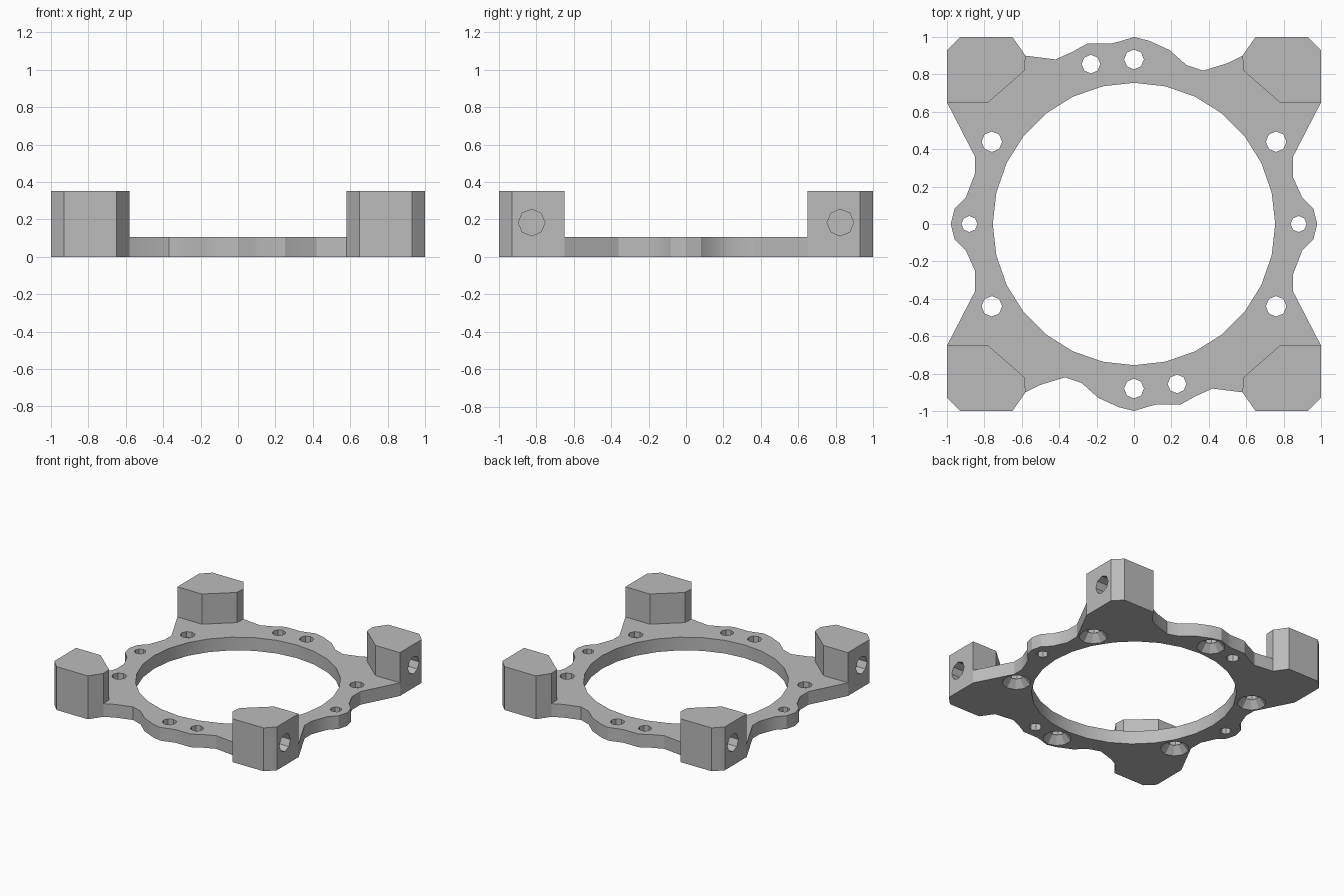
import bpy, bmesh
from math import radians
from mathutils import Matrix, Vector

cube = bpy.data.objects.get("Cube")
if cube:
    bpy.data.objects.remove(cube, do_unlink=True)

PLATE, TOP = 0.107, 0.352

grey = bpy.data.materials.new("satin_grey")
grey.use_nodes = True
GREY = (0.5, 0.5, 0.5, 1)
grey.diffuse_color = GREY
grey.node_tree.nodes["Principled BSDF"].inputs["Base Color"].default_value = GREY


def finish(name, bm):
    bmesh.ops.recalc_face_normals(bm, faces=bm.faces)
    mesh = bpy.data.meshes.new(name)
    bm.to_mesh(mesh)
    bm.free()
    obj = bpy.data.objects.new(name, mesh)
    bpy.context.collection.objects.link(obj)
    mesh.materials.append(grey)
    return obj


def prism(name, outline, z0, z1):
    bm = bmesh.new()
    face = bm.faces.new([bm.verts.new((x, y, z0)) for x, y in outline])
    new = bmesh.ops.extrude_face_region(bm, geom=[face])["geom"]
    verts = [v for v in new if isinstance(v, bmesh.types.BMVert)]
    bmesh.ops.translate(bm, verts=verts, vec=(0, 0, z1 - z0))
    return finish(name, bm)


def cone(name, centre, r1, r2, depth, sides, turn=Matrix()):
    bm = bmesh.new()
    bmesh.ops.create_cone(bm, cap_ends=True, segments=sides, radius1=r1,
                          radius2=r2, depth=depth,
                          matrix=Matrix.Translation(Vector(centre)) @ turn)
    return finish(name, bm)


def combine(target, tool, operation):
    bpy.context.view_layer.objects.active = target
    mod = target.modifiers.new(operation.lower(), "BOOLEAN")
    mod.object, mod.operation, mod.solver = tool, operation, "EXACT"
    bpy.ops.object.modifier_apply(modifier=mod.name)
    bpy.data.objects.remove(tool, do_unlink=True)


# Base plate: half of the scalloped outline, repeated by a half turn
half = [(.85, -.36), (.85, -.27), (.9, -.14), (.96, -.08), (.98, 0), (.96, .08),
        (.9, .14), (.85, .25), (.85, .36), (1, .65), (1, .93), (.93, 1), (.65, 1),
        (.58, .9), (.5, .86), (.37, .82), (.28, .85), (.19, .93), (.08, .98),
        (0, 1), (-.08, .975), (-.12, .965), (-.25, .965), (-.33, .92), (-.42, .88),
        (-.58, .9), (-.65, 1), (-.93, 1), (-1, .93), (-1, .65)]
frame = prism("mounting_frame", half + [(-x, -y) for x, y in half], 0, PLATE)

# Large central opening
combine(frame, cone("opening_cutter", (0, 0, .05), .755, .755, 1, 28), "DIFFERENCE")

# Corner posts
post = [(1, .65), (1, .93), (.93, 1), (.65, 1), (.58, .9), (.585, .82), (.78, .65)]
for sx in (1, -1):
    for sy in (1, -1):
        outline = [(x * sx, y * sy) for x, y in post]
        combine(frame, prism("corner_post", outline, .05, TOP), "UNION")

# Blind screw holes in the outer sides of the posts
for sx in (1, -1):
    for sy in (1, -1):
        drill = cone("side_drill", (sx, sy * .825, .183), .071, .071, .5, 8,
                     Matrix.Rotation(radians(90), 4, "Y"))
        combine(frame, drill, "DIFFERENCE")

# Vertical holes; six of them are countersunk from below
holes = [(0, .88, .053, True), (.76, .44, .055, True), (-.76, .44, .055, True),
         (.88, 0, .043, False), (-.23, .855, .05, False)]
for x, y, r, sunk in holes:
    for s in (1, -1):
        at = (s * x, s * y)
        combine(frame, cone("drill", (*at, .05), r, r, .4, 8), "DIFFERENCE")
        if sunk:
            combine(frame, cone("countersink", (*at, .025), .115, r, .07, 10), "DIFFERENCE")

# Smooth shading with crisp edges
frame.select_set(True)
bpy.context.view_layer.objects.active = frame
bpy.ops.object.shade_smooth_by_angle(angle=radians(25))
